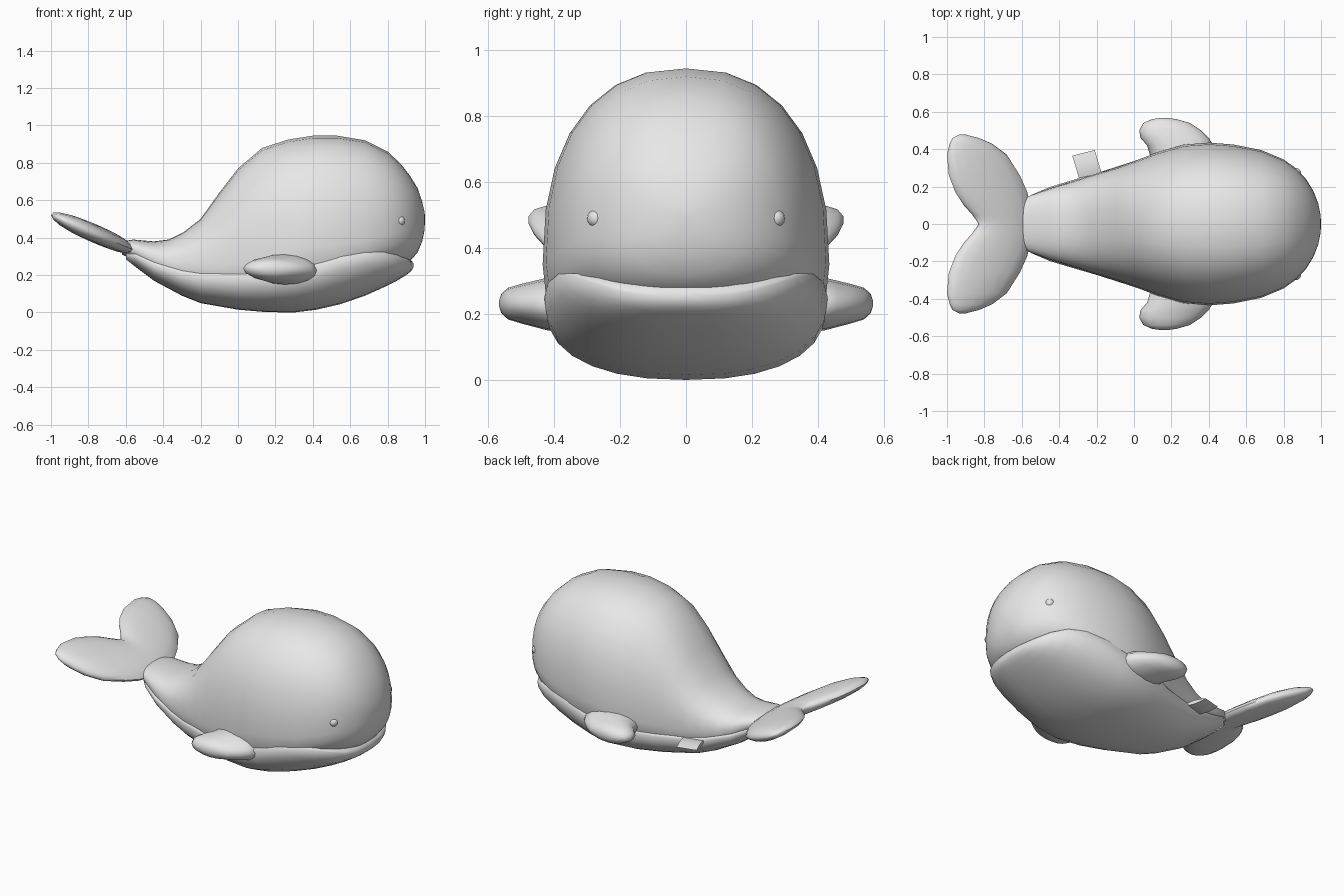
import bpy, bmesh, math
from mathutils import Vector

old = bpy.data.objects.get("Cube")
if old:
    bpy.data.objects.remove(old)

grey = bpy.data.materials.new("soft_grey")
grey.use_nodes = True
grey.diffuse_color = (0.8, 0.8, 0.8, 1)
grey.node_tree.nodes["Principled BSDF"].inputs["Base Color"].default_value = (0.8, 0.8, 0.8, 1)


def power(v, e):
    return math.copysign(abs(v) ** e, v)


def loft(name, rings, angle=60):
    """Skin a list of equal point rings, cap the ends and shade smooth."""
    bm = bmesh.new()
    loops = [[bm.verts.new(p) for p in ring] for ring in rings]
    n = len(loops[0])
    for a, b in zip(loops, loops[1:]):
        for i in range(n):
            j = (i + 1) % n
            bm.faces.new((a[i], a[j], b[j], b[i]))
    bm.faces.new(loops[0])
    bm.faces.new(loops[-1])
    bmesh.ops.recalc_face_normals(bm, faces=bm.faces)
    mesh = bpy.data.meshes.new(name)
    bm.to_mesh(mesh)
    bm.free()
    return finish(name, bpy.data.objects.new(name, mesh), angle)


def finish(name, ob, angle=60):
    ob.name = name
    if ob.name not in bpy.context.scene.collection.all_objects:
        bpy.context.scene.collection.objects.link(ob)
    ob.data.materials.append(grey)
    bpy.ops.object.select_all(action="DESELECT")
    ob.select_set(True)
    bpy.context.view_layer.objects.active = ob
    bpy.ops.object.shade_smooth_by_angle(angle=math.radians(angle))
    return ob


def hull_ring(x, top, mid, low, w, e=0.85, sides=28):
    """Cross-section across the body, widest at height mid."""
    pts = []
    for i in range(sides):
        t = 2 * math.pi * i / sides
        c, s = power(math.cos(t), e), power(math.sin(t), e)
        pts.append((x, w * c, mid + s * (top - mid if s > 0 else mid - low)))
    return pts


def fin_ring(y, x0, x1, z, thick, slope, sides=16):
    """Lens-like section of a fin that reaches out sideways."""
    pts = []
    for i in range(sides):
        t = 2 * math.pi * i / sides
        x = (x0 + x1) / 2 + math.cos(t) * (x1 - x0) / 2
        pts.append((x, y, z + slope * x + thick * math.sin(t)))
    return pts


# Body and head: x, top, widest height, bottom, half width
body = [
    (-.62, .38, .34, .31, .11), (-.56, .39, .34, .28, .15), (-.45, .38, .29, .2, .19),
    (-.37, .39, .26, .15, .215), (-.29, .43, .25, .11, .24), (-.2, .5, .25, .08, .27),
    (-.1, .64, .25, .06, .3), (0, .77, .26, .05, .335), (.13, .88, .28, .04, .385),
    (.27, .925, .32, .04, .425), (.4, .945, .35, .04, .435), (.53, .945, .36, .08, .425),
    (.68, .92, .38, .16, .395), (.8, .86, .41, .22, .345), (.87, .795, .43, .25, .295),
    (.92, .73, .45, .275, .24), (.96, .665, .46, .32, .175), (.985, .59, .48, .38, .11),
    (.997, .54, .49, .44, .05), (1, .51, .5, .49, .01)]
loft("body", [hull_ring(*r) for r in body])

# Belly and lower lip: same columns
belly = [
    (-.6, .32, .31, .285, .1), (-.55, .33, .305, .245, .155), (-.45, .29, .255, .17, .198),
    (-.3, .25, .21, .09, .243), (-.2, .24, .195, .05, .272), (0, .24, .19, .015, .336),
    (.15, .25, .2, .002, .39), (.3, .27, .22, 0, .425), (.42, .29, .25, .015, .43),
    (.55, .32, .295, .045, .418), (.68, .34, .32, .09, .388), (.78, .34, .315, .135, .345),
    (.85, .32, .295, .17, .285), (.9, .295, .27, .2, .205), (.925, .28, .258, .22, .135),
    (.937, .265, .25, .24, .03)]
loft("belly", [hull_ring(*r) for r in belly])

# Side flippers: reach, back edge, front edge, height, half thickness
flipper = [
    (.32, .1, .42, .235, .085), (.42, .07, .425, .235, .08), (.46, .035, .4, .235, .07),
    (.5, .028, .36, .235, .06), (.54, .05, .3, .235, .048), (.56, .095, .23, .235, .03),
    (.567, .14, .18, .235, .01)]
# Tail flukes: same columns, rising towards the back
fluke = [
    (0, -.83, -.55, .1, .048), (.05, -.865, -.55, .1, .05), (.1, -.91, -.555, .1, .052),
    (.17, -.955, -.57, .1, .052), (.26, -.99, -.61, .1, .052), (.37, -1, -.68, .1, .048),
    (.43, -.985, -.76, .1, .038), (.46, -.97, -.83, .1, .026), (.478, -.935, -.9, .1, .008)]


def mirrored(rows, side, slope):
    return [fin_ring(side * r[0], *r[1:], slope) for r in rows]


for label, side in (("right", -1), ("left", 1)):
    loft(label + "_flipper", mirrored(flipper, side, -.02))
loft("tail_flukes", mirrored(fluke[:0:-1], -1, -.42) + mirrored(fluke, 1, -.42))

# Small raised eyes
for label, side in (("right", -1), ("left", 1)):
    bpy.ops.mesh.primitive_uv_sphere_add(segments=16, ring_count=8, radius=.028,
                                         location=(.865, side * .272, .49))
    finish(label + "_eye", bpy.context.object)

# Folded side tag: two bowed sheets meeting at the seam and the outer edge
root, out = Vector((-.225, .23, .2)), Vector((-.045, .15, 0))
along = Vector((.06, .015, 0))
tag = []
for end in (-1, 1):
    ring = []
    for k in range(12):
        u = k / 6 if k <= 6 else 2 - k / 6
        bow = math.sin(math.pi * u) * (.012 if k <= 6 else -.012)
        ring.append(root + out * u + along * end + Vector((0, 0, bow)))
    tag.append(ring)
loft("side_tag", tag, 40)
